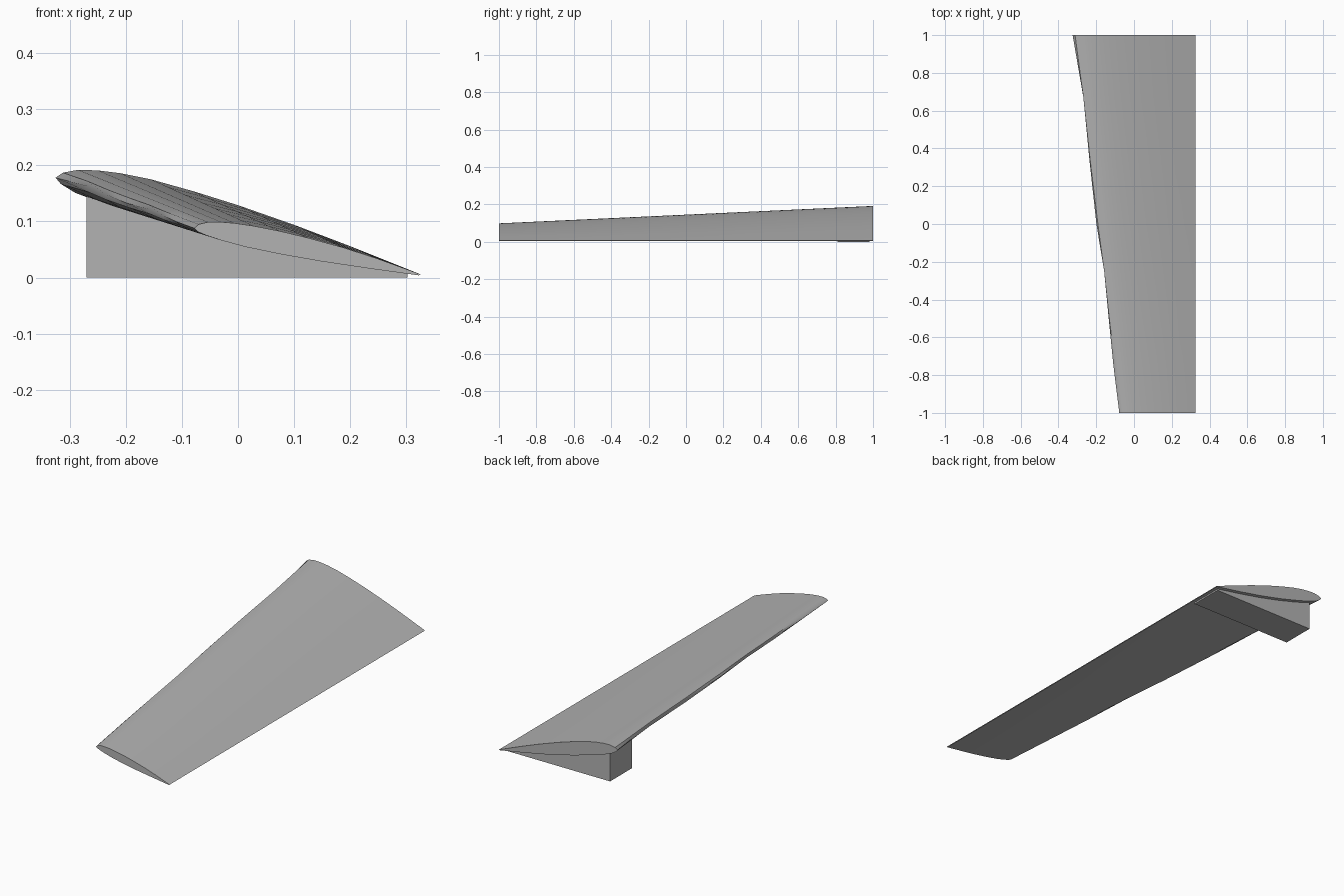
import bpy, bmesh, math
from mathutils import Vector

cube = bpy.data.objects.get("Cube")
if cube:
    bpy.data.objects.remove(cube)

grey = bpy.data.materials.new("light_grey")
grey.use_nodes = True
colour = (0.45, 0.45, 0.45, 1)
grey.diffuse_color = colour
grey.node_tree.nodes["Principled BSDF"].inputs["Base Color"].default_value = colour


def loft(name, rings):
    """Skin a row of equal closed rings and cap both ends."""
    bm = bmesh.new()
    rows = [[bm.verts.new(p) for p in ring] for ring in rings]
    for a, b in zip(rows, rows[1:]):
        for i in range(len(a)):
            j = (i + 1) % len(a)
            bm.faces.new((a[i], a[j], b[j], b[i]))
    bm.faces.new(rows[0])
    bm.faces.new(rows[-1])
    bmesh.ops.recalc_face_normals(bm, faces=bm.faces)
    mesh = bpy.data.meshes.new(name)
    bm.to_mesh(mesh)
    bm.free()
    mesh.materials.append(grey)
    obj = bpy.data.objects.new(name, mesh)
    bpy.context.collection.objects.link(obj)
    return obj


# Aerofoil outlines (x, z), from trailing edge over the top to the underside
root = [(0.325, 0.006), (0.2, 0.056), (0.1, 0.094), (0, 0.129), (-0.08, 0.154), (-0.155, 0.175),
        (-0.21, 0.186), (-0.25, 0.191), (-0.285, 0.192), (-0.312, 0.187), (-0.325, 0.178),
        (-0.316, 0.167), (-0.29, 0.151), (-0.25, 0.136), (-0.18, 0.114), (-0.08, 0.086),
        (0.04, 0.057), (0.18, 0.029), (0.322, 0.004)]
tip = [(0.325, 0.006), (0.248, 0.034), (0.186, 0.054), (0.124, 0.071), (0.074, 0.083), (0.028, 0.092),
       (-0.006, 0.097), (-0.03, 0.099), (-0.053, 0.099), (-0.07, 0.095), (-0.078, 0.088),
       (-0.072, 0.082), (-0.056, 0.075), (-0.032, 0.067), (0.012, 0.055), (0.074, 0.042),
       (0.148, 0.029), (0.235, 0.016), (0.322, 0.004)]

# Stations along the span, with the x where the nose is cut blunt
stations = [(1, -1), (0.67, -0.268), (0.33, -0.235), (0, -0.199),
            (-0.25, -0.158), (-0.5, -0.134), (-0.75, -1), (-1, -1)]
rings = []
for y, nose in stations:
    t = (1 - y) / 2
    ring = []
    for a, b in zip(root, tip):
        p = Vector(a).lerp(Vector(b), t)
        ring.append((max(p.x, nose), y, p.y))
    rings.append(ring)
wing = loft("wing", rings)
bpy.ops.object.select_all(action="DESELECT")
wing.select_set(True)
bpy.context.view_layer.objects.active = wing
bpy.ops.object.shade_smooth_by_angle(angle=math.radians(30))

# Wedge support whose sloping top is buried inside the wing
profile = [(-0.27, 0), (0.302, 0), (0.302, 0.011), (-0.27, 0.155)]
loft("support_wedge", [[(x, y, z) for x, z in profile] for y in (0.81, 0.98)])
